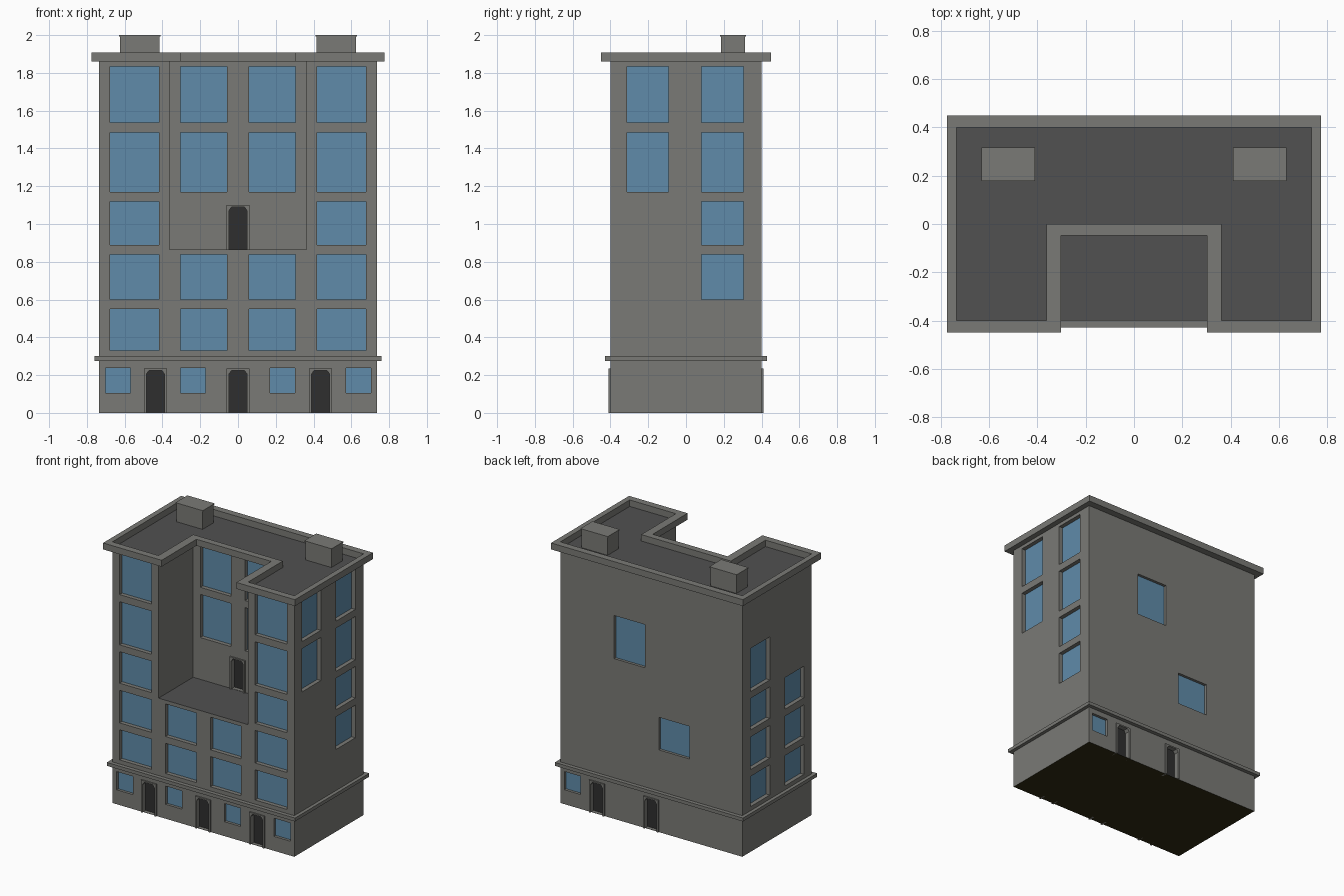
import bpy, bmesh

if "Cube" in bpy.data.objects:
    bpy.data.objects.remove(bpy.data.objects["Cube"])


def material(name, rgb):
    m = bpy.data.materials.new(name)
    m.diffuse_color = (*rgb, 1)
    m.use_nodes = True
    m.node_tree.nodes["Principled BSDF"].inputs["Base Color"].default_value = m.diffuse_color
    return m


WALL = material("wall_grey", (0.195, 0.195, 0.18))
ROOF = material("roof_dark_grey", (0.082, 0.082, 0.082))
GLASS = material("window_blue", (0.115, 0.26, 0.40))
DOOR = material("door_black", (0.028, 0.028, 0.028))
UNDER = material("underside_brown", (0.03, 0.023, 0.006))

# Facades: (normal axis, plane position, outward sign)
FRONT, NOTCH, BACK = (1, -0.40, -1), (1, 0.0, -1), (1, 0.40, 1)
RIGHT, LEFT = (0, 0.735, 1), (0, -0.735, -1)


def finish(bm, name, *mats):
    bmesh.ops.recalc_face_normals(bm, faces=bm.faces)
    me = bpy.data.meshes.new(name)
    bm.to_mesh(me)
    bm.free()
    for m in mats:
        me.materials.append(m)
    ob = bpy.data.objects.new(name, me)
    bpy.context.collection.objects.link(ob)
    return ob


def add_box(bm, x0, x1, y0, y1, z0, z1):
    vs = bmesh.ops.create_cube(bm, size=1)["verts"]
    for v in vs:
        v.co = (x1 if v.co.x > 0 else x0, y1 if v.co.y > 0 else y0, z1 if v.co.z > 0 else z0)


def add_prism(bm, facade, profile, d0, d1):
    """Extrude a (u, z) profile through a facade, from depth d0 to d1 (positive = outward)."""
    axis, pos, sign = facade

    def loop(d):
        w = pos + sign * d
        return [bm.verts.new((w, u, z) if axis == 0 else (u, w, z)) for u, z in profile]
    a, b = loop(d0), loop(d1)
    bm.faces.new(a)
    bm.faces.new(b[::-1])
    n = len(a)
    for i in range(n):
        bm.faces.new((a[i], a[(i + 1) % n], b[(i + 1) % n], b[i]))


def rect(u0, u1, z0, z1):
    return [(u0, z0), (u1, z0), (u1, z1), (u0, z1)]


def ring(name, inner, outer, z0, z1):
    """Moulding running round the building between two matching outlines."""
    bm = bmesh.new()
    loops = [[bm.verts.new((x, y, z)) for x, y in pts]
             for pts, z in ((inner, z0), (outer, z0), (outer, z1), (inner, z1))]
    n = len(inner)
    for k in range(4):
        a, b = loops[k], loops[(k + 1) % 4]
        for i in range(n):
            j = (i + 1) % n
            bm.faces.new((a[i], a[j], b[j], b[i]))
    return finish(bm, name, WALL)


def cut(target, cutter):
    cutter.hide_render = True
    mod = target.modifiers.new("cut", 'BOOLEAN')
    mod.operation, mod.solver, mod.object = 'DIFFERENCE', 'EXACT', cutter
    bpy.context.view_layer.objects.active = target
    bpy.ops.object.modifier_apply(modifier=mod.name)
    bpy.data.objects.remove(cutter)


# Main block with the terrace notch removed
bm = bmesh.new()
add_box(bm, -0.735, 0.735, -0.40, 0.40, 0, 1.86)
body = finish(bm, "building_body", WALL, ROOF, UNDER)
bm = bmesh.new()
add_box(bm, -0.362, 0.362, -0.6, 0, 0.865, 2.1)
cut(body, finish(bm, "notch_cutter", WALL))
for p in body.data.polygons:          # flat tops are roofing, bottom is dark
    p.material_index = 1 if p.normal.z > 0.9 else 2 if p.normal.z < -0.9 else 0

# Windows: (facade, u0, u1, z0, z1, recess)
ROWS = [(0.33, 0.55), (0.60, 0.838), (0.89, 1.12), (1.17, 1.485), (1.537, 1.835)]
windows = []
for r, (z0, z1) in enumerate(ROWS):
    for s in (-1, 1):
        windows.append((FRONT, *sorted((s * 0.418, s * 0.677)), z0, z1, 0.03))
        if r != 2:
            windows.append((FRONT if r < 2 else NOTCH, *sorted((s * 0.057, s * 0.305)), z0, z1, 0.03))
    if r > 0:
        windows.append((RIGHT, 0.083, 0.305, z0, z1, 0.03))
    if r > 2:
        windows.append((RIGHT, -0.313, -0.093, z0, z1, 0.03))
    if r < 4:
        windows.append((LEFT, 0.083, 0.305, z0, z1, 0.03))
    if r < 3:
        windows.append((LEFT, -0.313, -0.093, z0, z1, 0.03))
windows += [(BACK, 0.05, 0.30, *ROWS[3], 0.02), (BACK, -0.31, -0.06, *ROWS[1], 0.02)]
for facade, u in ((FRONT, -0.635), (FRONT, -0.238), (FRONT, 0.235), (FRONT, 0.637), (BACK, 0.637)):
    windows.append((facade, u - 0.066, u + 0.066, 0.105, 0.238, 0.02))

# Doors: (facade, centre u, sill z)
doors = [(FRONT, -0.437, 0), (FRONT, 0, 0), (FRONT, 0.437, 0),
         (BACK, 0.437, 0), (BACK, 0, 0), (NOTCH, 0, 0.865)]
FRAME = [(-0.061, 0), (-0.061, 0.235), (0.061, 0.235), (0.061, 0), (0.048, 0), (0.048, 0.205),
         (0.034, 0.225), (-0.034, 0.225), (-0.048, 0.205), (-0.048, 0)]

# Cut the openings, then fill them with panes, door leaves and frames
cutter, panes, leaves, frames = (bmesh.new() for _ in range(4))
for facade, u0, u1, z0, z1, d in windows:
    add_prism(cutter, facade, rect(u0, u1, z0, z1), -d - 0.004, 0.05)
    add_prism(panes, facade, rect(u0 - 0.002, u1 + 0.002, z0 - 0.002, z1 + 0.002), -d - 0.006, -d)
for facade, u, z in doors:
    add_prism(cutter, facade, rect(u - 0.055, u + 0.055, z + 0.002, z + 0.23), -0.034, 0.05)
    add_prism(leaves, facade, rect(u - 0.054, u + 0.054, z + 0.001, z + 0.229), -0.035, -0.027)
    add_prism(frames, facade, [(u + a, z + b) for a, b in FRAME], -0.036, 0.01)
cut(body, finish(cutter, "opening_cutter", WALL))
finish(panes, "window_panes", GLASS)
finish(leaves, "door_leaves", DOOR)
finish(frames, "door_frames", WALL)


# Roof cornice follows the U-shaped plan; lower ledge follows the rectangle
def u_plan(x, y, nx, ny):
    return [(-x, -y), (-nx, -y), (-nx, ny), (nx, ny), (nx, -y), (x, -y), (x, y), (-x, y)]


def box_plan(x, y):
    return [(-x, -y), (x, -y), (x, y), (-x, y)]


ring("roof_cornice", u_plan(0.735, 0.40, 0.362, 0), u_plan(0.775, 0.45, 0.302, -0.048), 1.86, 1.907)
ring("base_ledge", box_plan(0.734, 0.399), box_plan(0.76, 0.428), 0.275, 0.30)

# Rooftop chimneys with thin caps
for s, side in ((-1, "left"), (1, "right")):
    bm = bmesh.new()
    add_box(bm, *sorted((s * 0.415, s * 0.626)), 0.184, 0.312, 1.858, 1.994)
    add_box(bm, *sorted((s * 0.41, s * 0.631)), 0.179, 0.317, 1.993, 2.0)
    finish(bm, side + "_chimney", WALL)
